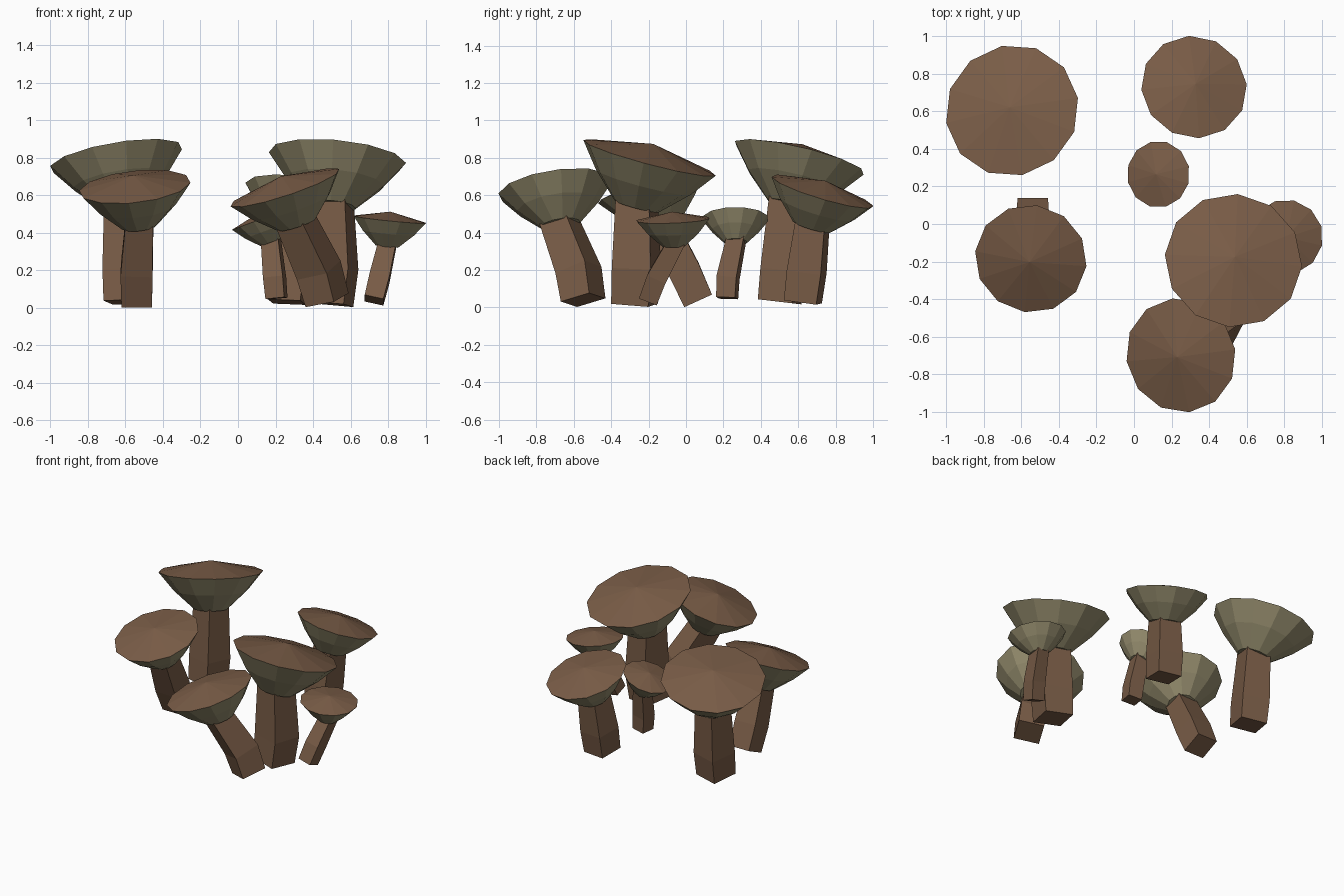
import bpy, bmesh, math
from mathutils import Vector

if "Cube" in bpy.data.objects:
    bpy.data.objects.remove(bpy.data.objects["Cube"])


def material(name, rgb):
    m = bpy.data.materials.new(name)
    m.diffuse_color = (*rgb, 1)
    m.use_nodes = True
    m.node_tree.nodes["Principled BSDF"].inputs["Base Color"].default_value = m.diffuse_color
    return m


BROWN = material("mushroom brown", (0.19, 0.107, 0.062))
OLIVE = material("gill olive", (0.30, 0.265, 0.155))


def ring(bm, centre, axis, radius, sides, turn):
    """Polygon ring around an axis, with a stable reference direction."""
    u = Vector((0, 1, 0)).cross(axis).normalized()
    v = axis.cross(u)
    pts = []
    for i in range(sides):
        a = math.radians(turn) + 2 * math.pi * i / sides
        pts.append(bm.verts.new(centre + radius * (math.cos(a) * u + math.sin(a) * v)))
    return pts


def bridge(bm, a, b):
    n = len(a)
    return [bm.faces.new((a[i], a[(i + 1) % n], b[(i + 1) % n], b[i])) for i in range(n)]


def finish(bm, name, mats):
    bmesh.ops.recalc_face_normals(bm, faces=bm.faces)
    mesh = bpy.data.meshes.new(name)
    bm.to_mesh(mesh)
    bm.free()
    for m in mats:
        mesh.materials.append(m)
    bpy.context.collection.objects.link(bpy.data.objects.new(name, mesh))


def cap(name, c, r, normal, depth, neck, turn):
    """Inverted cone underside with a low pointed brown top."""
    bm = bmesh.new()
    foot = c - normal * depth
    low = ring(bm, foot, normal, neck, 12, turn)
    mid = ring(bm, foot.lerp(c, 0.5), normal, neck + (r - neck) * 0.57, 12, turn)
    rim = ring(bm, c, normal, r, 12, turn)
    bm.faces.new(low)
    bridge(bm, low, mid)
    bridge(bm, mid, rim)
    tip = bm.verts.new(c + normal * r * 0.21)
    for i in range(12):
        bm.faces.new((rim[i], rim[(i + 1) % 12], tip)).material_index = 1
    finish(bm, name, [OLIVE, BROWN])


def stem(name, base, knee, top, radius, turn):
    """Four-sided stem bent at a knee, a little wider at the foot."""
    bm = bmesh.new()
    a1, a2 = (knee - base).normalized(), (top - knee).normalized()
    rings = [ring(bm, base, a1, radius, 4, turn),
             ring(bm, knee, (a1 + a2).normalized(), radius * 1.05, 4, turn),
             ring(bm, top + a2 * 0.04, a2, radius * 0.9, 4, turn)]
    bm.faces.new(rings[0])
    bm.faces.new(rings[2])
    bridge(bm, rings[0], rings[1])
    bridge(bm, rings[1], rings[2])
    finish(bm, name, [BROWN])


# cap centre, cap radius, rim slope (dz/dx, dz/dy), cap depth, foot, knee, stem radius, turn
MUSHROOMS = [
    ((-.65, .605, .80), .36, (.17, -.235), .26, (-.60, .50, .03), (-.60, .52, .20), .135, 30),
    ((-.55, -.185, .645), .30, (.11, -.0 + .30), .22, (-.54, .065, .035), (-.54, -.01, .20), .115, 45),
    ((.32, .73, .62), .285, (-.15, -.30), .20, (.26, .625, .03), (.27, .645, .19), .125, 35),
    ((.13, .265, .475), .178, (.37, 0), .135, (.205, .22, .05), (.195, .225, .16), .072, 35),
    ((.53, -.195, .80), .368, (-.10, -.265), .27, (.49, -.275, .02), (.51, -.265, .21), .145, 30),
    ((.25, -.70, .64), .308, (.33, .15), .21, (.475, -.55, .04), (.43, -.575, .20), .125, 15),
    ((.808, -.07, .47), .20, (-.10, .04), .145, (.725, -.20, .04), (.755, -.155, .16), .072, 40),
]

for i, (c, r, (sx, sy), depth, foot, knee, sr, turn) in enumerate(MUSHROOMS, 1):
    c, foot, knee = Vector(c), Vector(foot), Vector(knee)
    n = Vector((-sx, -sy, 1)).normalized()
    cap(f"cap_{i}", c, r, n, depth, sr * 0.85, 11 * i)
    stem(f"stem_{i}", foot, knee, c - n * depth, sr, turn)
